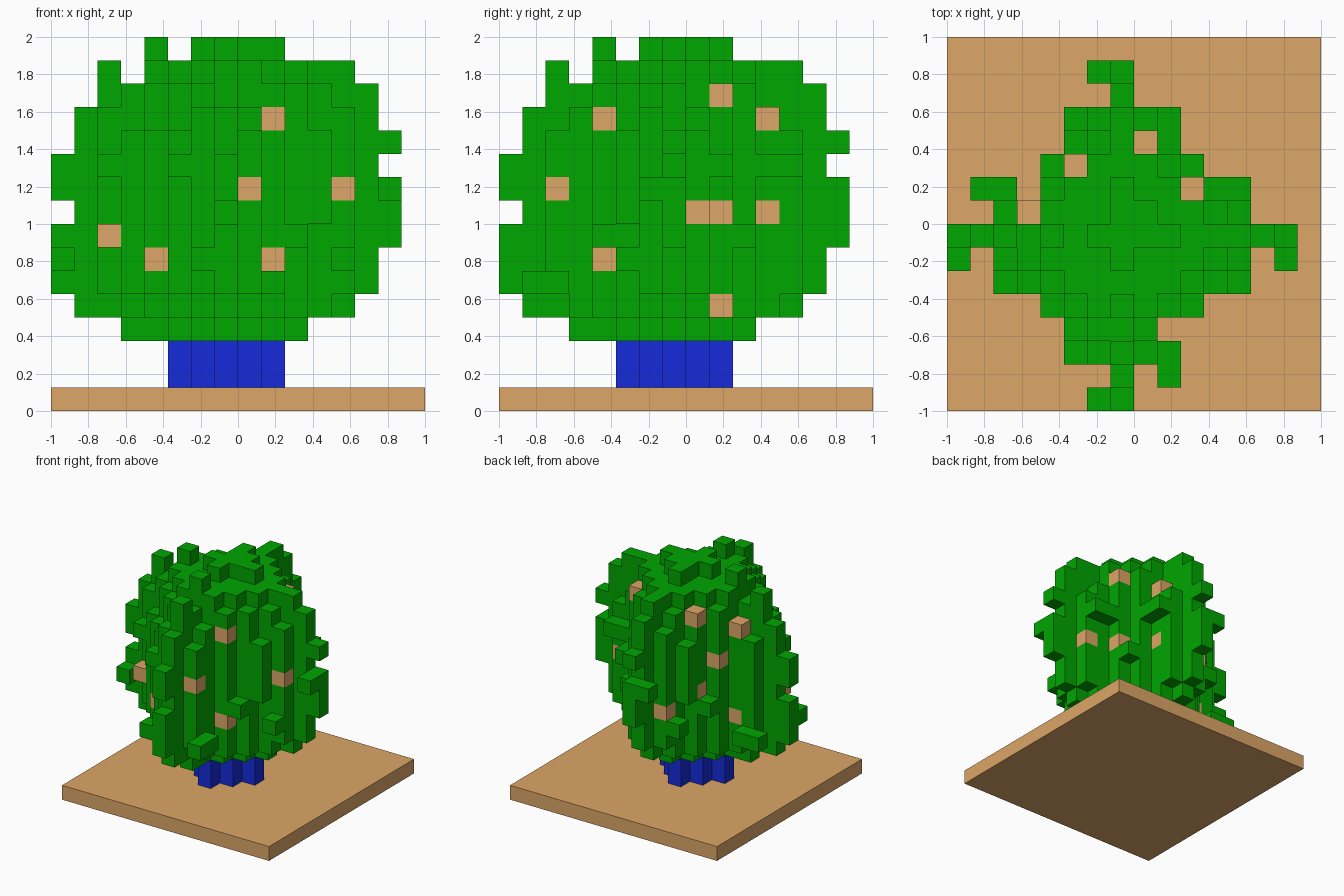
import bpy, bmesh
from mathutils import Vector

cube = bpy.data.objects.get("Cube")
if cube:
    bpy.data.objects.remove(cube, do_unlink=True)

S = 0.125  # block size


def material(name, rgb):
    m = bpy.data.materials.new(name)
    m.use_nodes = True
    m.diffuse_color = (*rgb, 1)
    bsdf = m.node_tree.nodes["Principled BSDF"]
    bsdf.inputs["Base Color"].default_value = (*rgb, 1)
    bsdf.inputs["Roughness"].default_value = 0.9
    return m


green = material("leaf green", (0.0, 0.385, 0.0))
tan = material("tan", (0.72, 0.385, 0.136))
blue = material("trunk blue", (0.008, 0.024, 0.70))


def finish(name, bm, mat):
    bmesh.ops.remove_doubles(bm, verts=bm.verts, dist=0.0001)
    me = bpy.data.meshes.new(name)
    bm.to_mesh(me)
    bm.free()
    me.materials.append(mat)
    ob = bpy.data.objects.new(name, me)
    bpy.context.collection.objects.link(ob)


AXES = [Vector(v) for v in ((1, 0, 0), (-1, 0, 0), (0, 1, 0), (0, -1, 0), (0, 0, 1), (0, 0, -1))]


def blocks(name, cells, occupied, mat):
    """Outer faces of a set of blocks; column (0, 0) is the tree's axis."""
    bm = bmesh.new()
    for c in sorted(cells):
        centre = Vector(((c[0] - 0.5) * S, (c[1] - 0.5) * S, (c[2] + 0.5) * S))
        for n in AXES:
            if tuple(int(c[i] + n[i]) for i in range(3)) in occupied:
                continue
            u = Vector((n.y, n.z, n.x))
            v = n.cross(u)
            quad = [centre + (n + u * a + v * b) * S / 2
                    for a, b in ((-1, -1), (1, -1), (1, 1), (-1, 1))]
            bm.faces.new([bm.verts.new(p) for p in quad])
    finish(name, bm, mat)


def diamond(r, levels):
    return {(x, y, k) for k in levels for x in range(-r, r + 1)
            for y in range(-r, r + 1) if abs(x) + abs(y) <= r}


# Leafy core: stacked diamonds, tapered at top and bottom
leaves = diamond(3, [3]) | diamond(5, range(4, 14)) | diamond(4, [14]) | diamond(1, [15])


def column(x, y, *levels):
    """Add a column of leaves and its twin across the diagonal."""
    for k in levels:
        leaves.add((x, y, k))
        leaves.add((y, x, k))


# Crown bumps and low tufts
column(5, 0, 14)
column(-5, 0, 14)
column(-3, 0, 15)
column(2, 0, 15)
column(1, 1, 15)
column(-4, 0, 3)
leaves -= {(-4, 0, 14), (0, -4, 14)}

# Outer columns along the four points
column(6, 0, *range(5, 14))
column(-6, 0, *range(4, 13))
column(7, 0, 7, 8, 9, 11)
column(7, -1, 9)
column(-7, 0, 5, 6, 7, 9, 10)
column(-7, -1, 6)

# Outer columns along the four slopes
for x, y, low, high in ((5, 1, 5, 11), (-5, 1, 5, 11), (5, -1, 5, 12), (-5, -1, 5, 12),
                        (4, -2, 8, 11), (-4, -2, 5, 11), (-3, -3, 5, 11),
                        (3, 3, 7, 7), (3, -3, 7, 7)):
    column(x, y, *range(low, high + 1))

# Loose sprigs
column(4, 2, 10)
column(5, 2, 10)
column(5, -2, 6)
column(-5, -2, 10)
column(-5, 2, 5)
column(-6, 2, 5)

# Fruit blocks set in the leaf surface
fruit = {(2, -3, 12), (2, -3, 6), (1, -5, 9), (5, -1, 9), (-5, -2, 7), (-3, -3, 6),
         (1, 4, 12), (1, 4, 8), (3, 2, 13), (3, 2, 8), (3, 2, 4), (5, 1, 8),
         (-2, 3, 13), (-4, 1, 12), (-3, 2, 10), (-2, 3, 8), (-1, 5, 7), (-4, 1, 6)}
# Open the leaves above the upper fruit
leaves -= {(1, 4, 13), (4, 1, 13), (-4, 1, 13), (1, -4, 13)}
leaves -= fruit

trunk = diamond(2, [1, 2])
everything = leaves | fruit | trunk

blocks("foliage", leaves, everything, green)
blocks("fruit", fruit, everything, tan)
blocks("trunk", trunk, everything, blue)

# Ground slab
bm = bmesh.new()
bmesh.ops.create_cube(bm, size=1)
for v in bm.verts:
    v.co = Vector((v.co.x * 2, v.co.y * 2, (v.co.z + 0.5) * S))
finish("base_slab", bm, tan)
